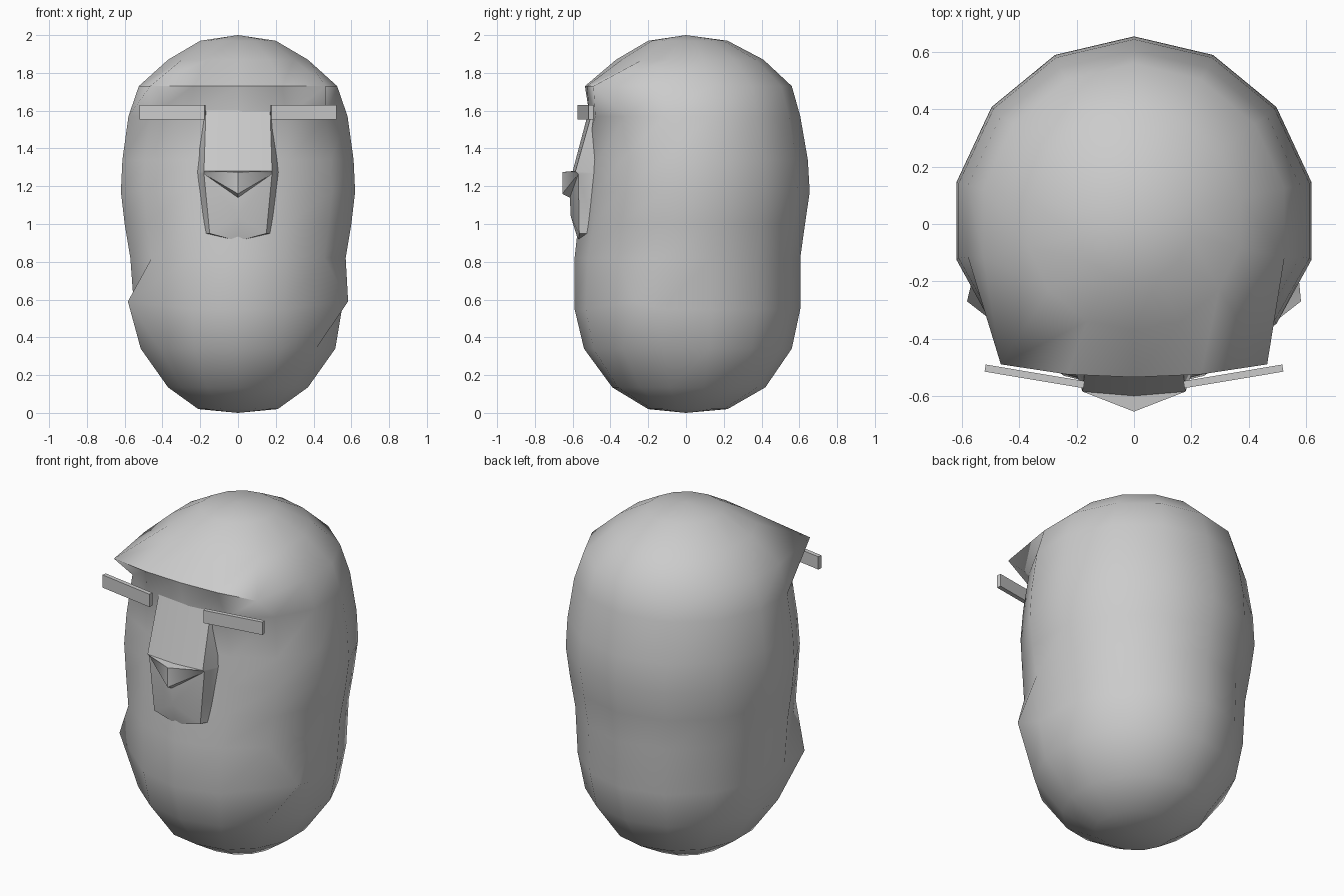
import bpy, bmesh, math

if "Cube" in bpy.data.objects:
    bpy.data.objects.remove(bpy.data.objects["Cube"])

N = 14


def make_object(name, bm, smooth=None):
    bmesh.ops.recalc_face_normals(bm, faces=bm.faces)
    me = bpy.data.meshes.new(name)
    bm.to_mesh(me)
    bm.free()
    ob = bpy.data.objects.new(name, me)
    bpy.context.collection.objects.link(ob)
    if smooth:
        bpy.ops.object.select_all(action='DESELECT')
        ob.select_set(True)
        bpy.context.view_layer.objects.active = ob
        bpy.ops.object.shade_smooth_by_angle(angle=math.radians(smooth))
    return ob


# Head: 14-sided rings (z, half width, back y, front y at centre, front y at +-64 degrees)
rings = [
    (0.02, 0.21, 0.22, 0.20, 0.18),
    (0.135, 0.37, 0.42, 0.39, 0.36),
    (0.34, 0.515, 0.56, 0.54, 0.49),
    (0.55, 0.55, 0.605, 0.59, 0.53),
    (0.82, 0.57, 0.605, 0.59, 0.52),
    (1.00, 0.60, 0.63, 0.57, 0.49),
    (1.17, 0.62, 0.655, 0.56, 0.475),
    (1.34, 0.612, 0.645, 0.54, 0.465),
    (1.57, 0.58, 0.605, 0.51, 0.48),
    (1.73, 0.525, 0.56, 0.535, 0.525),
    (1.87, 0.37, 0.41, 0.37, 0.34),
    (1.97, 0.20, 0.22, 0.20, 0.18),
]
bm = bmesh.new()
loops = []
for z, rx, back, front, side in rings:
    loop = []
    for i in range(N):
        a = math.pi / 2 + 2 * math.pi * i / N
        x = math.cos(a) * rx / math.cos(math.pi / N)
        y = math.sin(a) * (back if math.sin(a) > 0 else front)
        s = 1 if x > 0 else -1
        if i in (6, 8):
            y = -side
        if i in (5, 9):
            if z == 1.73:            # brow corner
                x, y = s * 0.465, -0.49
            elif z == 0.55:          # jaw bump
                x, y = s * 0.55, -0.27
        loop.append(bm.verts.new((x, y, z)))
    loops.append(loop)
for s in (5, 9):
    v = loops[3][s]
    v.co.x *= 1.06
    v.co.z = 0.59
for lo, hi in zip(loops, loops[1:]):
    for i in range(N):
        j = (i + 1) % N
        bm.faces.new((lo[i], lo[j], hi[j], hi[i]))
for loop, z in ((loops[0], 0.0), (loops[-1], 2.0)):
    pole = bm.verts.new((0, 0, z))
    for i in range(N):
        bm.faces.new((loop[i], loop[(i + 1) % N], pole))
make_object("head", bm, 60)

# Nose and muzzle: one half, mirrored across x = 0
pts = [
    (0, -0.515, 1.60), (0.17, -0.495, 1.60),      # 0, 1 bridge top
    (0, -0.60, 1.28), (0.18, -0.585, 1.28),       # 2, 3 bridge bottom
    (0, -0.655, 1.275), (0, -0.655, 1.16),        # 4, 5 nose tip
    (0.18, -0.57, 1.265),                         # 6 nostril corner
    (0, -0.615, 1.14), (0, -0.61, 1.04),          # 7, 8 lip ridge
    (0.15, -0.565, 0.95), (0, -0.57, 0.91),       # 9, 10 mouth
    (0.21, -0.45, 1.58), (0.22, -0.47, 1.27),     # 11, 12 sides in the cheek
    (0.19, -0.48, 0.95),                          # 13
]
faces = [(0, 1, 3, 2), (2, 3, 4), (3, 6, 4), (4, 6, 5), (5, 6, 7),
         (6, 8, 7), (6, 9, 8), (8, 9, 10), (1, 11, 12, 3),
         (3, 12, 6), (6, 12, 13, 9), (9, 13, 10)]
bm = bmesh.new()
for s in (1, -1):
    vs = [bm.verts.new((s * x, y, z)) for x, y, z in pts]
    for f in faces:
        bm.faces.new([vs[k] for k in f])
bmesh.ops.remove_doubles(bm, verts=bm.verts, dist=0.0005)
make_object("nose_and_muzzle", bm, 45)

# Eyebrows: thin angled bars
for s, name in ((1, "eyebrow_right"), (-1, "eyebrow_left")):
    bm = bmesh.new()
    bmesh.ops.create_cube(bm, size=1)
    bmesh.ops.scale(bm, vec=(0.35, 0.025, 0.075), verts=bm.verts)
    ob = make_object(name, bm)
    ob.location = (s * 0.347, -0.532, 1.592)
    ob.rotation_euler.z = s * math.radians(9.5)
